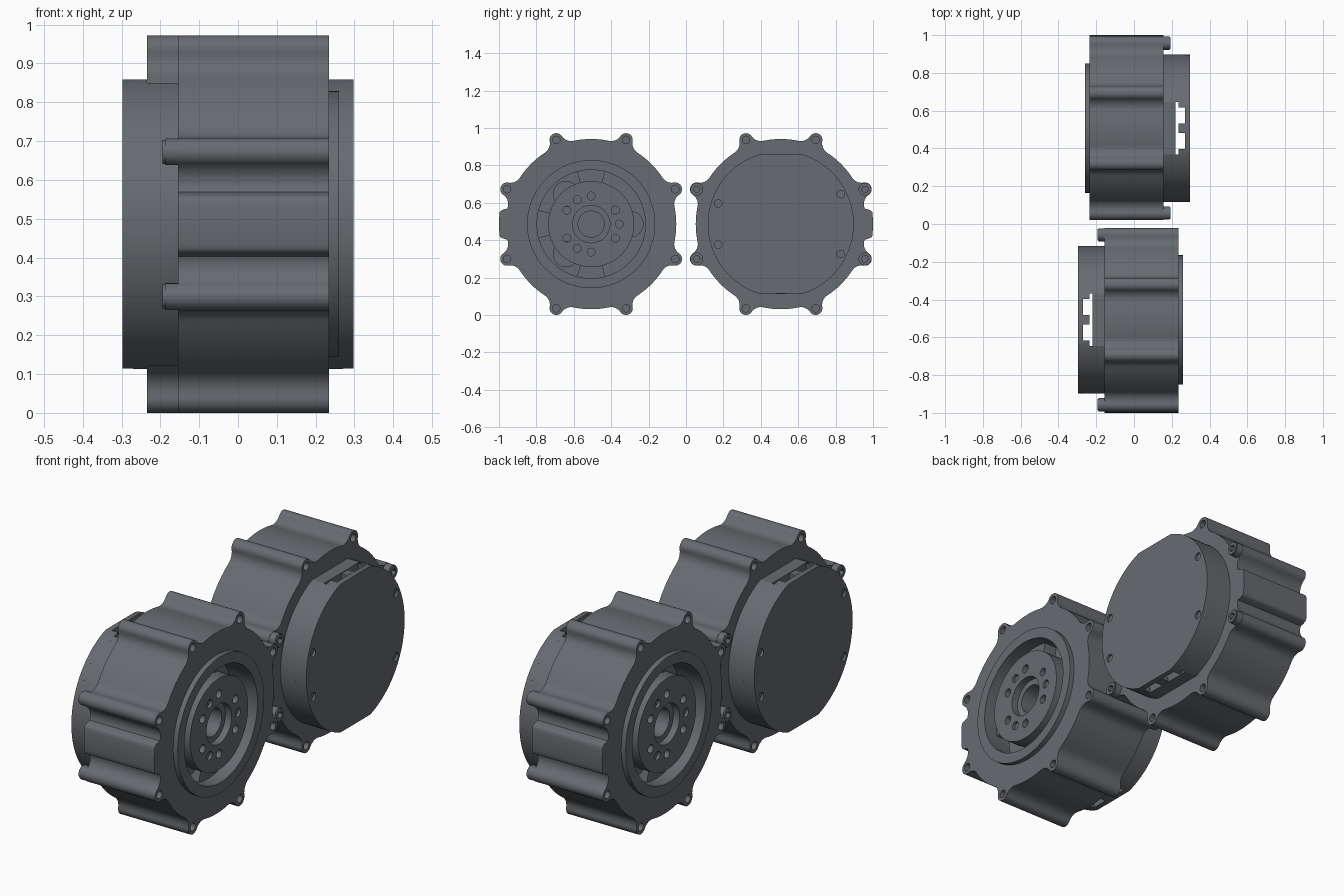
import bpy, bmesh
from math import sin, cos, pi, acos, atan2, radians
from mathutils import Matrix

if "Cube" in bpy.data.objects:
    bpy.data.objects.remove(bpy.data.objects["Cube"])

CY, CZ = -0.507, 0.486            # axis of the first drive unit
AXES = Matrix(((0, 0, 1, 0), (1, 0, 0, 0), (0, 1, 0, 0), (0, 0, 0, 1)))  # profile (y, z) extruded along x

# Dark anodised metal
metal = bpy.data.materials.new("dark_metal")
metal.diffuse_color = (0.135, 0.145, 0.16, 1)
metal.use_nodes = True
metal.node_tree.nodes["Principled BSDF"].inputs["Base Color"].default_value = metal.diffuse_color


def arc(cy, cz, r, a0, a1, n):
    return [(cy + r * cos(a0 + (a1 - a0) * i / n), cz + r * sin(a0 + (a1 - a0) * i / n)) for i in range(n + 1)]


def circle(r, cy=0, cz=0, n=24):
    return arc(cy, cz, r, 0, 2 * pi, n)[:-1]


def polar(r, deg):
    return r * cos(radians(deg)), r * sin(radians(deg))


def box(y0, y1, z0, z1):
    return [(y0, z0), (y1, z0), (y1, z1), (y0, z1)]


def plate(name, loops, x0, x1):
    """Fill profile loops (inner loops become holes), extrude from x0 to x1, place in both units."""
    cu = bpy.data.curves.new(name, 'CURVE')
    cu.dimensions, cu.fill_mode = '2D', 'BOTH'
    cu.extrude = (x1 - x0) / 2
    for pts in loops:
        sp = cu.splines.new('POLY')
        sp.points.add(len(pts) - 1)
        for p, (y, z) in zip(sp.points, pts):
            p.co = (y, z, 0, 1)
        sp.use_cyclic_u = True
    tmp = bpy.data.objects.new(name + "_profile", cu)
    bpy.context.collection.objects.link(tmp)
    dg = bpy.context.evaluated_depsgraph_get()
    me = bpy.data.meshes.new_from_object(tmp.evaluated_get(dg))
    bpy.data.objects.remove(tmp)
    bm = bmesh.new()
    bm.from_mesh(me)
    bmesh.ops.remove_doubles(bm, verts=bm.verts, dist=1e-5)
    bmesh.ops.transform(bm, matrix=Matrix.Translation(((x0 + x1) / 2, 0, 0)) @ AXES, verts=bm.verts)
    bmesh.ops.recalc_face_normals(bm, faces=bm.faces)
    bm.to_mesh(me)
    bm.free()
    me.materials.clear()
    me.materials.append(metal)
    bpy.ops.object.select_all(action='DESELECT')
    for side, s, rot in (("left", 1, 0), ("right", -1, pi)):
        ob = bpy.data.objects.new(f"{name}_{side}", me)
        ob.location = (0, CY * s, CZ)
        ob.rotation_euler = (0, 0, rot)
        bpy.context.collection.objects.link(ob)
    ob.select_set(True)
    bpy.context.view_layer.objects.active = ob
    bpy.ops.object.shade_smooth_by_angle(angle=radians(30))


# Housing outline: circle with eight filleted bolt lugs and one rounded side tab
R, LUG_D, LUG_R, FIL = 0.455, 0.487, 0.036, 0.06
fd, fl = R + FIL, LUG_R + FIL
fa = acos((fd**2 + LUG_D**2 - fl**2) / (2 * fd * LUG_D))   # angle from lug to fillet centre
outline = []
for k in range(8):
    t = pi / 8 + k * pi / 4
    fy, fz = fd * cos(fa), fd * sin(fa)                     # fillet centre for a lug on the y axis
    b = atan2(fz, fy - LUG_D)
    half = arc(LUG_D, 0, LUG_R, 0, b, 8) + arc(fy, fz, FIL, b - pi, fa - pi, 6)[1:]
    full = [(y, -z) for y, z in half[:0:-1]] + half
    outline += [(y * cos(t) - z * sin(t), y * sin(t) + z * cos(t)) for y, z in full]
    if k == 3:
        tab = arc(0, 0, 0.493, pi - 0.13, pi + 0.13, 8)
        corner = [(-0.449, 0.083), (-0.465, 0.079), (-0.478, 0.074), (-0.485, 0.07)]
        outline += corner + tab + [(y, -z) for y, z in corner[::-1]]
    else:
        outline += arc(0, 0, R, t + fa, t + pi / 4 - fa, 8)[1:-1]

lugs = [polar(LUG_D, 22.5 + 45 * k) for k in range(8)]
plate("housing", [outline, circle(0.29, n=96)] + [circle(0.02, *p) for p in lugs], -0.155, 0.235)
plate("housing_floor", [circle(0.295, n=64)], -0.153, 0.12)
plate("front_rim", [circle(0.3425, n=96), circle(0.29, n=96)], 0.23, 0.26)
plate("lug_inserts", [circle(0.0205, *p) for p in lugs], -0.13, 0.2)

# Socket-head screws on the four side lugs
side_lugs = [p for p in lugs if abs(p[0]) > 0.3]
sockets = [circle(0.018, *p, n=6) for p in side_lugs]
plate("screw_heads", [circle(0.0345, *p) for p in side_lugs] + sockets, -0.188, -0.15)
plate("screw_head_tops", [circle(0.031, *p) for p in side_lugs] + sockets, -0.194, -0.188)
plate("screw_cores", [circle(0.022, *p) for p in side_lugs], -0.17, -0.12)

# Output flange with bolt circle, dowel pins and stepped bore
bolts = [polar(0.15, 30 + 60 * k) for k in range(6)]
pins = [polar(0.15, 120 * k) for k in range(3)]
holes = [circle(0.021, *p) for p in bolts + pins]
plate("output_flange", [circle(0.23, n=72), circle(0.07, n=40)] + holes, 0.11, 0.215)
plate("output_face", [circle(0.23, n=72), circle(0.1, n=48)] + holes, 0.215, 0.25)
plate("dowel_pins", [circle(0.0212, *p) for p in pins], 0.11, 0.235)

# Gear carrier arms and planet gears in the recess
for i, deg in enumerate((90, 180, 270)):
    a, w = radians(deg), radians(15)
    plate(f"carrier_arm_{i + 1}", [arc(0, 0, 0.291, a - w, a + w, 10) + arc(0, 0, 0.22, a + w, a - w, 10)], 0.11, 0.19)
plate("planet_gears", [circle(0.07, *polar(0.21, d), n=32) for d in (0, 130, 230)], 0.11, 0.18)


# Rear cover: round shell with flat top and bottom and cable windows
def cover_arc(r, zmax, ymin, n=48):
    t = acos(ymin / r)
    return [(y, max(-zmax, min(zmax, z))) for y, z in arc(0, 0, r, -t, t, n)]


def wall_half(sign, ymin):
    pts = cover_arc(0.39, 0.373, ymin) + cover_arc(0.365, 0.35, ymin)[::-1]
    return [(sign * y, z) for y, z in pts]


right = cover_arc(0.39, 0.373, 0.117, 56)
cover = right + [(-y, -z) for y, z in right]
cover_bolts = [(0.335, 0.11), (0.335, -0.11), (-0.32, 0.16), (-0.32, -0.16)]
plate("cover_plate", [cover] + [circle(0.02, *p, n=20) for p in cover_bolts], -0.297, -0.27)
plate("cover_bolts", [circle(0.0202, *p, n=20) for p in cover_bolts], -0.285, -0.268)
plate("cover_wall", [wall_half(s, 0.14) for s in (1, -1)], -0.235, -0.155)
plate("cover_wall_outer", [wall_half(s, 0.11) for s in (1, -1)], -0.27, -0.235)
plate("window_teeth", [box(-0.025, 0.025, z, z + 0.023) for z in (0.35, -0.373)], -0.27, -0.235)
plate("connector_block", [box(-0.14, 0.14, -0.364, 0.364)], -0.22, -0.15)
